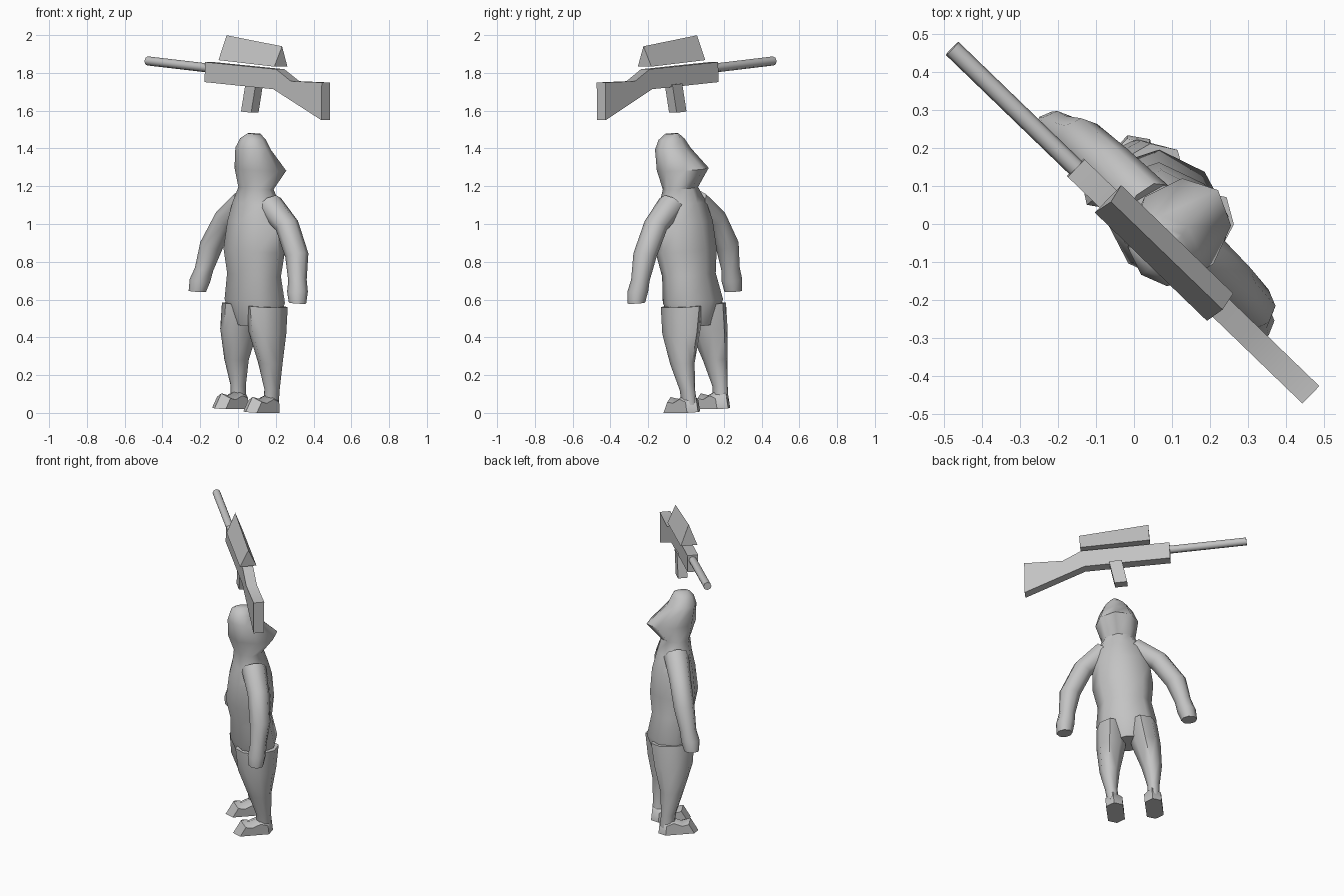
import bpy, bmesh, math
from mathutils import Matrix, Vector

if "Cube" in bpy.data.objects:
    bpy.data.objects.remove(bpy.data.objects["Cube"], do_unlink=True)

grey = bpy.data.materials.new("plain grey")
grey.use_nodes = True
grey.diffuse_color = (0.55, 0.55, 0.55, 1)
grey.node_tree.nodes["Principled BSDF"].inputs["Base Color"].default_value = (0.55, 0.55, 0.55, 1)

# Everything is built facing -y, then turned and leaned as a whole
POSE = (Matrix.Rotation(math.radians(-44), 4, "Z")
        @ Matrix.Translation((-0.01, 0, 0.014))
        @ Matrix.Rotation(math.radians(4.8), 4, "Y"))
parts = []


def skin(name, rings, side=1):
    """Join equal rings of points into a closed surface; side=-1 mirrors it."""
    bm = bmesh.new()
    loops = [[bm.verts.new((p[0] * side, p[1], p[2])) for p in ring] for ring in rings]
    n = len(loops[0])
    for a, b in zip(loops, loops[1:]):
        for i in range(n):
            j = (i + 1) % n
            bm.faces.new((a[i], a[j], b[j], b[i]))
    bm.faces.new(loops[0])
    bm.faces.new(loops[-1])
    bmesh.ops.recalc_face_normals(bm, faces=bm.faces)
    bm.transform(POSE)
    mesh = bpy.data.meshes.new(name)
    bm.to_mesh(mesh)
    bm.free()
    mesh.materials.append(grey)
    obj = bpy.data.objects.new(name, mesh)
    bpy.context.collection.objects.link(obj)
    parts.append(obj)


def limb(name, sections, side=1, sides=8):
    """Loft ovals given as x, y, z, half width, half depth, outward lean."""
    rings = []
    for x, y, z, a, b, lean in sections:
        turn = Matrix.Rotation(math.radians(-lean), 3, "Y")
        angles = [math.tau * i / sides for i in range(sides)]
        rings.append([Vector((x, y, z)) + turn @ Vector((a * math.cos(t), b * math.sin(t), 0))
                      for t in angles])
    skin(name, rings, side)


def plate(name, outline, half, y=0.0):
    """Extrude an x-z outline along y."""
    skin(name, [[(x, y + s * half, z) for x, z in outline] for s in (-1, 1)])


# Torso and hooded head
limb("body_and_head", [(0, y, z, a, b, 0) for y, z, a, b in (
    (0.09, 0.45, 0.13, 0.09),
    (0.088, 0.58, 0.18, 0.14),
    (0.07, 0.72, 0.16, 0.125),
    (0.06, 0.85, 0.18, 0.145),
    (0.06, 1.0, 0.17, 0.13),
    (0.055, 1.1, 0.145, 0.105),
    (0.045, 1.18, 0.1, 0.087),
    (0.07, 1.28, 0.127, 0.148),
    (0.005, 1.39, 0.1, 0.088),
    (0.0, 1.44, 0.07, 0.068),
    (0.005, 1.47, 0.025, 0.045))])

foot_outline = [(0.19, 0), (-0.05, 0), (-0.005, 0.08), (0.05, 0.07), (0.12, 0.1), (0.18, 0.08)]

for label, side in (("left", 1), ("right", -1)):
    # Arm with a slightly wider hand
    limb(label + "_arm", [
        (0.09, 0.06, 1.1, 0.07, 0.075, 50),
        (0.225, 0.065, 1.0, 0.062, 0.065, 38),
        (0.315, 0.06, 0.85, 0.062, 0.062, 18),
        (0.345, 0.045, 0.72, 0.048, 0.05, 10),
        (0.36, 0.035, 0.66, 0.055, 0.055, 5),
        (0.37, 0.03, 0.6, 0.047, 0.045, 0)], side)
    # Leg
    limb(label + "_leg", [
        (0.09, 0.09, 0.56, 0.09, 0.13, 0),
        (0.105, 0.09, 0.42, 0.085, 0.115, 0),
        (0.125, 0.105, 0.26, 0.06, 0.07, 0),
        (0.125, 0.13, 0.12, 0.036, 0.045, 0),
        (0.12, 0.135, 0.04, 0.036, 0.045, 0)], side)
    # Foot, narrower towards both sides
    skin(label + "_foot", [
        [(0.115 + dx, 0.07 + (y - 0.07) * k, z * k) for y, z in foot_outline]
        for dx, k in ((-0.05, 0.72), (0, 1), (0.05, 0.72))], side)

# Rifle body with stock
plate("rifle_body", [(-0.355, 1.82), (-0.35, 1.714), (0.157, 1.719), (0.524, 1.585),
                     (0.51, 1.784), (0.283, 1.772), (0.168, 1.826)], 0.032)

# Barrel
skin("rifle_barrel", [
    [(x, 0.024 * math.cos(math.tau * i / 8), 1.788 + 0.024 * math.sin(math.tau * i / 8))
     for i in range(8)] for x in (-0.808, -0.34)])

# Magazine
plate("rifle_magazine", [(-0.065, 1.73), (0.01, 1.73), (-0.01, 1.58), (-0.085, 1.58)], 0.028, 0.012)

# Ridge floating above the rifle
skin("rifle_sight", [[(x, -0.05, 1.84), (x, 0.05, 1.84), (x, 0, top)]
                     for x, top in ((-0.24, 1.972), (0.172, 1.948))])

# Soft shading with crisp corners
bpy.ops.object.select_all(action="DESELECT")
for obj in parts:
    obj.select_set(True)
bpy.context.view_layer.objects.active = parts[0]
bpy.ops.object.shade_smooth_by_angle(angle=math.radians(55))
